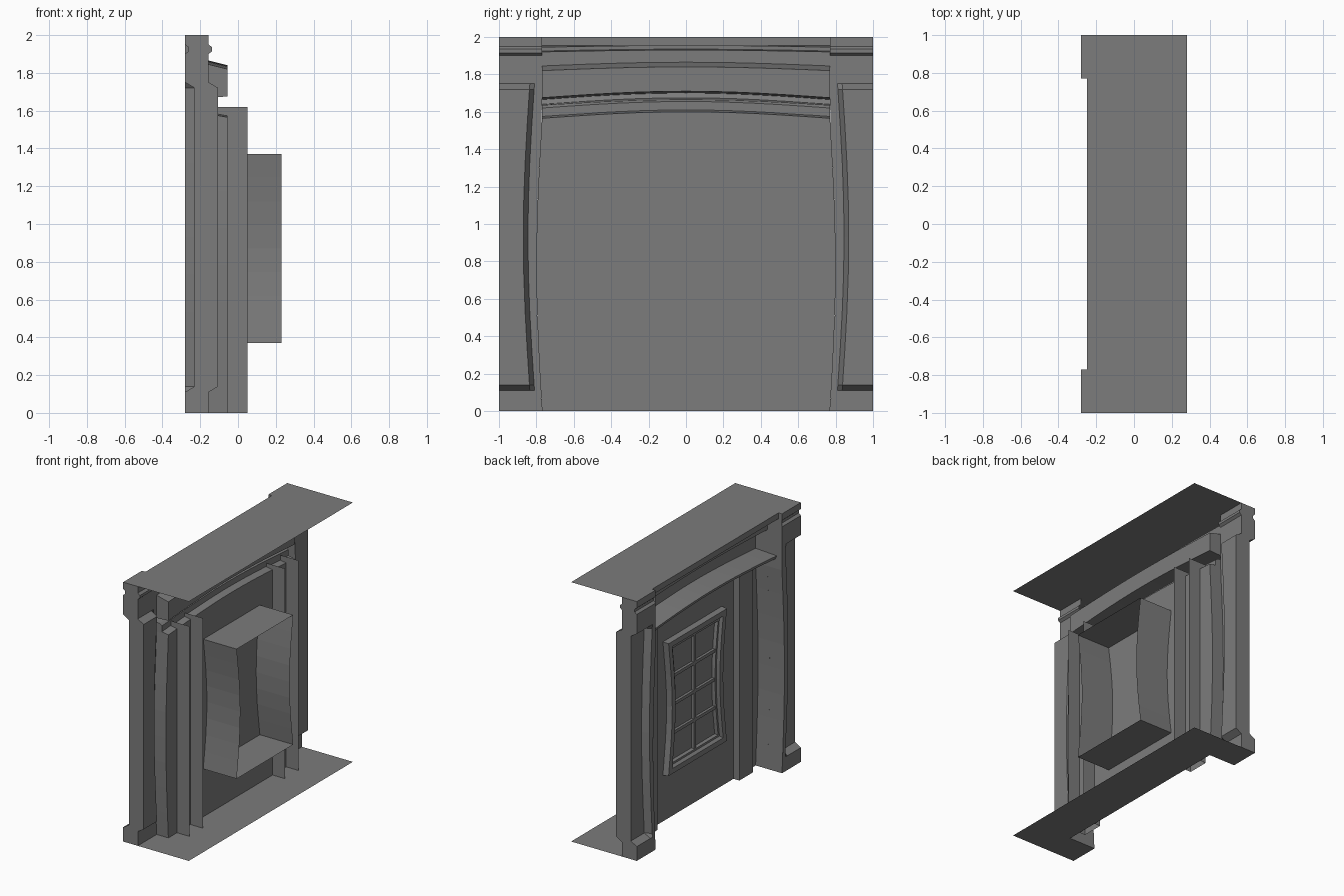
import bpy, bmesh, math

if "Cube" in bpy.data.objects:
    bpy.data.objects.remove(bpy.data.objects["Cube"])

stone = bpy.data.materials.new("grey_stone")
stone.use_nodes = True
GREY = (0.2, 0.2, 0.2, 1)
stone.diffuse_color = GREY
stone.node_tree.nodes["Principled BSDF"].inputs["Base Color"].default_value = GREY

FRONT, WALL, BACK, EDGE = -0.28, -0.055, 0.28, 0.77
DEPTH = 0.125


def finish(name, bm):
    bmesh.ops.remove_doubles(bm, verts=bm.verts, dist=0.0005)
    bmesh.ops.recalc_face_normals(bm, faces=bm.faces)
    mesh = bpy.data.meshes.new(name)
    bm.to_mesh(mesh)
    bm.free()
    mesh.materials.append(stone)
    obj = bpy.data.objects.new(name, mesh)
    bpy.context.collection.objects.link(obj)
    return obj


def sheet(bm, rows, closed=False):
    """Skin neighbouring rows of points with quads."""
    grid = [[bm.verts.new(p) for p in row] for row in rows]
    for a, b in zip(grid, grid[1:]):
        n = len(a)
        for i in range(n if closed else n - 1):
            j = (i + 1) % n
            bm.faces.new((a[i], a[j], b[j], b[i]))


def polygon(name, points):
    bm = bmesh.new()
    bm.faces.new([bm.verts.new(p) for p in points])
    return finish(name, bm)


def box(name, x0, x1, y0, y1, z0, z1):
    bm = bmesh.new()
    bmesh.ops.create_cube(bm, size=1)
    for v in bm.verts:
        v.co = ((x0 + x1) / 2 + v.co.x * (x1 - x0),
                (y0 + y1) / 2 + v.co.y * (y1 - y0),
                (z0 + z1) / 2 + v.co.z * (z1 - z0))
    return finish(name, bm)


def bow(z, z0, z1):
    t = min(max((z - z0) / (z1 - z0), 0), 1)
    return math.sin(math.pi * t)


def side_y(z):
    return EDGE + 0.03 * bow(z, 0, 1.56)


# Central wall, hood and entablature: x, z, rise at the middle
profile = [(WALL, 1.565 * i / 8, 0.035 * (i == 8)) for i in range(9)]
profile += [(-0.11, 1.575, 0.035), (-0.11, 1.62, 0.035), (-0.13, 1.635, 0.03),
            (-0.225, 1.64, 0.035), (-0.235, 1.665, 0.035), (WALL, 1.675, 0.035),
            (WALL, 1.82, 0.02), (-0.155, 1.845, 0.02), (-0.155, 1.92, 0.01),
            (-0.2, 1.925, 0.01), (-0.2, 1.945, 0.01), (-0.25, 1.955, 0), (-0.25, 2, 0)]
bm = bmesh.new()
rows = []
for x, z, rise in profile:
    row = []
    for i in range(13):
        t = i / 6 - 1
        row.append((x, t * side_y(z), z + rise * math.cos(t * math.pi / 2)))
    rows.append(row)
sheet(bm, rows)
finish("wall_and_entablature", bm)

# Corner piers with a recessed, curved shaft panel
levels = [(0, 0), (0.11, 0)]
levels += [(0.14 + 1.58 * i / 8, 0.05) for i in range(9)]
levels += [(1.75, 0), (1.9, 0), (1.915, 0.018), (1.935, 0.018), (1.95, 0), (2, 0)]


def pier_row(z, inset, shift):
    curve = 0.035 * bow(z, 0.11, 1.75)
    x = FRONT + shift
    stile = x + (inset if inset < 0.03 else 0)
    return [(stile, side_y(z), z), (stile, 0.81 + curve, z),
            (x + inset, 0.835 + curve, z), (x + inset, 1, z)]


def mirrored(points, side):
    return [(x, y * side, z) for x, y, z in points]


for side, label in ((1, "left"), (-1, "right")):
    bm = bmesh.new()
    front = [mirrored(pier_row(z, d, 0), side) for z, d in levels]
    back = [mirrored(pier_row(z, d, DEPTH), side) for z, d in levels]
    sheet(bm, front)
    sheet(bm, back)
    sheet(bm, [[f[-1], b[-1]] for f, b in zip(front, back)])
    finish(label + "_corner_pier", bm)

    # Return between the pier and the wall
    bm = bmesh.new()
    sheet(bm, [[(FRONT, side * side_y(z), z), (x, side * side_y(z), z)]
               for x, z, r in profile])
    finish(label + "_pier_return", bm)

    # Open-backed inner pilaster
    bm = bmesh.new()
    sheet(bm, [[(0.05, side * 0.5, z), (-0.105, side * 0.5, z),
                (-0.105, side * 0.665, z), (0.05, side * 0.665, z)]
               for z in (0, 1.62)])
    finish(label + "_inner_pilaster", bm)

# Floor and ceiling plates follow the pier outlines
for name, z, middle in (("bottom_plate", 0, WALL), ("top_plate", 2, -0.25)):
    polygon(name, [(BACK, -1, z), (BACK, 1, z), (FRONT, 1, z), (FRONT, EDGE, z),
                   (middle, EDGE, z), (middle, -EDGE, z), (FRONT, -EDGE, z), (FRONT, -1, z)])

# Window with pinched sides
Z0, Z1 = 0.37, 1.37


def half_width(z, inset=0.0):
    return 0.345 - inset - 0.045 * bow(z, Z0, Z1)


def window_loop(x, inset):
    heights = [Z0 + inset + (Z1 - Z0 - 2 * inset) * i / 8 for i in range(9)]
    right = [(x, -half_width(z, inset), z) for z in heights]
    left = [(x, half_width(z, inset), z) for z in reversed(heights)]
    return right + left


bm = bmesh.new()
sheet(bm, [window_loop(WALL, 0), window_loop(0.23, 0)], True)
finish("window_reveal", bm)

bm = bmesh.new()
sheet(bm, [window_loop(x, inset) for x, inset in
           ((WALL, -0.015), (-0.1, -0.01), (-0.1, 0.03), (-0.08, 0.045),
            (-0.08, 0.06), (WALL, 0.065))], True)
finish("window_frame", bm)

box("window_upright", -0.075, WALL, -0.012, 0.012, Z0 + 0.06, Z1 - 0.06)
for i in (1, 2, 3):
    z = Z0 + 0.06 + i * (Z1 - Z0 - 0.12) / 4
    w = half_width(z, 0.06)
    box(f"window_crossbar_{i}", -0.075, WALL, -w, w, z - 0.012, z + 0.012)
